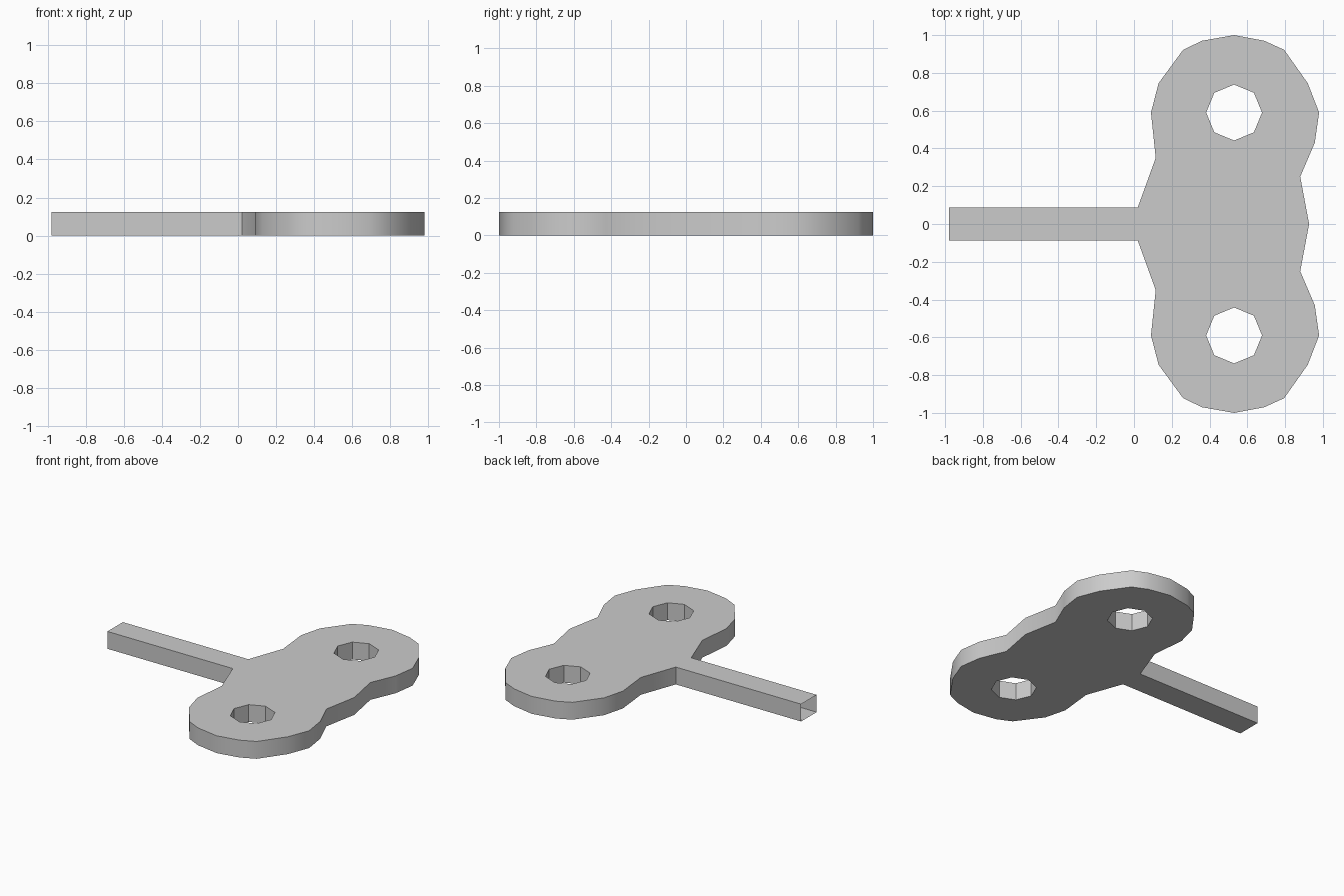
import bpy, bmesh
from math import sin, cos, pi, radians

if "Cube" in bpy.data.objects:
    bpy.data.objects.remove(bpy.data.objects["Cube"])

THICK = 0.125
HOLE_X, HOLE_Y, HOLE_R = 0.53, 0.59, 0.148

# Half of the outline, from the shaft end round to the middle of the far side
half = [(-0.98, 0.088), (0.02, 0.088), (0.115, 0.35), (0.09, 0.59), (0.13, 0.745),
        (0.26, 0.922), (0.36, 0.97), (0.53, 1.0), (0.69, 0.97), (0.795, 0.922),
        (0.92, 0.745), (0.98, 0.59), (0.957, 0.43), (0.88, 0.25), (0.927, 0.0)]
outline = half + [(x, -y) for x, y in reversed(half[:-1])]


def octagon(cx, cy, r):
    return [(cx + r * cos(i * pi / 4), cy + r * sin(i * pi / 4)) for i in range(8)]


bm = bmesh.new()


def add_loop(points):
    verts = [bm.verts.new((x, y, 0)) for x, y in points]
    return [bm.edges.new((v, verts[(i + 1) % len(verts)])) for i, v in enumerate(verts)]


# Flat plate with its two holes
edges = add_loop(outline)
for side in (1, -1):
    edges += add_loop(octagon(HOLE_X, side * HOLE_Y, HOLE_R))
bmesh.ops.triangle_fill(bm, edges=edges, use_beauty=True)

# Thicken the plate
ext = bmesh.ops.extrude_face_region(bm, geom=bm.faces[:], use_keep_orig=True)
top = [g for g in ext["geom"] if isinstance(g, bmesh.types.BMVert)]
bmesh.ops.translate(bm, verts=top, vec=(0, 0, THICK))
bmesh.ops.recalc_face_normals(bm, faces=bm.faces[:])

# The shaft end is open
end = [f for f in bm.faces if all(v.co.x < -0.97 for v in f.verts)]
bmesh.ops.delete(bm, geom=end, context="FACES_ONLY")

mesh = bpy.data.meshes.new("winding_key")
bm.to_mesh(mesh)
bm.free()
key = bpy.data.objects.new("winding_key", mesh)
bpy.context.collection.objects.link(key)

# Soft rim, crisp corners
bpy.context.view_layer.objects.active = key
key.select_set(True)
bpy.ops.object.shade_smooth_by_angle(angle=radians(44))
